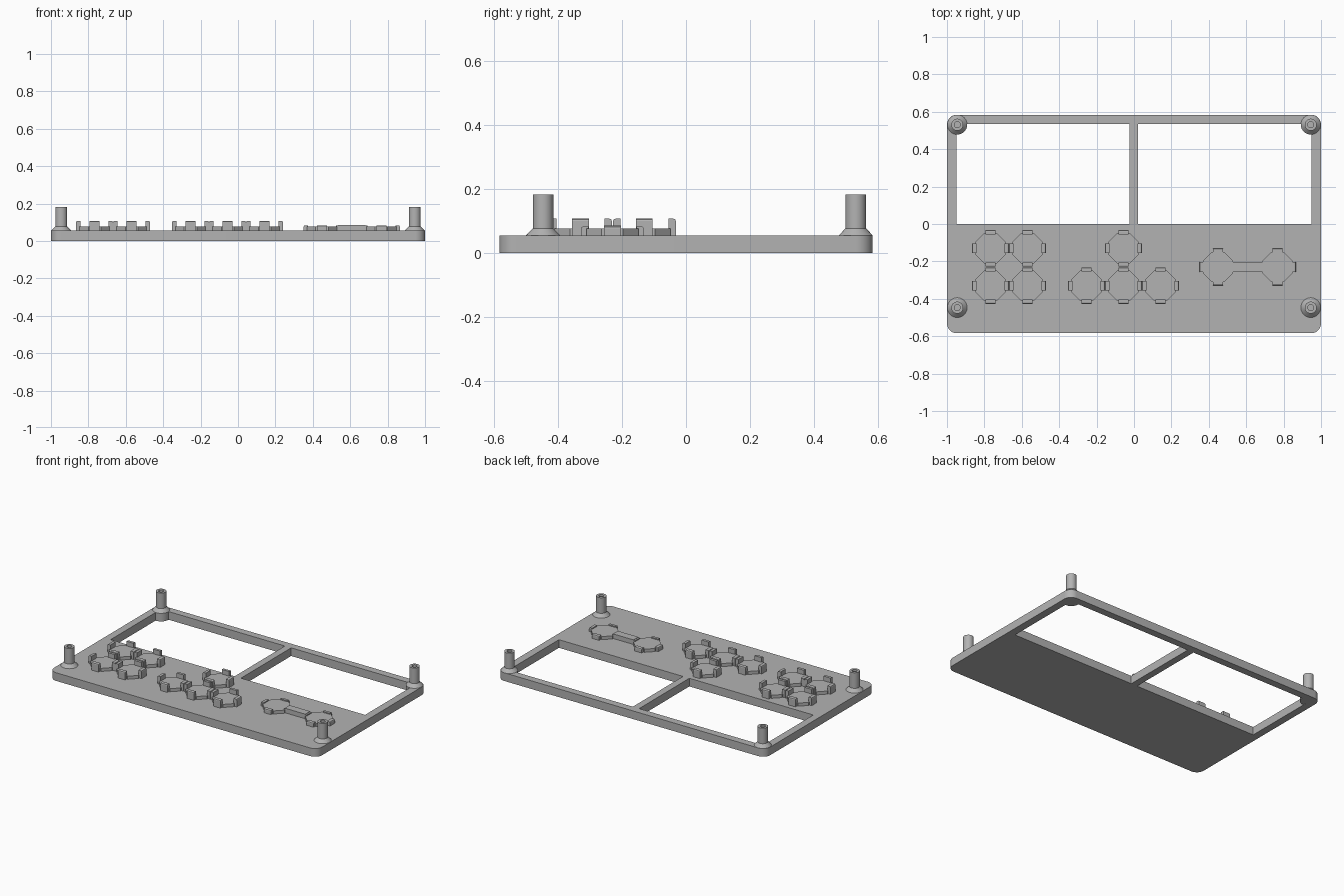
import bpy, bmesh, math
from mathutils import Matrix

cube = bpy.data.objects.get("Cube")
if cube:
    bpy.data.objects.remove(cube, do_unlink=True)

PLATE_TOP = 0.055
PAD_TOP = 0.076

# Single plain grey
grey = bpy.data.materials.new("grey_plastic")
grey.use_nodes = True
grey.diffuse_color = (0.45, 0.45, 0.45, 1)
grey.node_tree.nodes["Principled BSDF"].inputs["Base Color"].default_value = (0.45, 0.45, 0.45, 1)


def add(name, data):
    obj = bpy.data.objects.new(name, data)
    bpy.context.collection.objects.link(obj)
    data.materials.append(grey)
    return obj


def finish(name, bm):
    bmesh.ops.recalc_face_normals(bm, faces=bm.faces)
    mesh = bpy.data.meshes.new(name)
    bm.to_mesh(mesh)
    bm.free()
    return add(name, mesh)


def select_only(obj):
    bpy.ops.object.select_all(action="DESELECT")
    obj.select_set(True)
    bpy.context.view_layer.objects.active = obj


def smooth(obj):
    select_only(obj)
    bpy.ops.object.shade_smooth_by_angle(angle=math.radians(30))


def rect(x0, x1, y0, y1):
    return [(x0, y0), (x1, y0), (x1, y1), (x0, y1)]


def rounded_rect(hx, hy, r, steps=8):
    pts = []
    for q, (sx, sy) in enumerate([(1, 1), (-1, 1), (-1, -1), (1, -1)]):
        for i in range(steps + 1):
            a = (q + i / steps) * math.pi / 2
            pts.append((sx * (hx - r) + r * math.cos(a), sy * (hy - r) + r * math.sin(a)))
    return pts


def box(bm, x0, x1, y0, y1, z0, z1):
    m = (Matrix.Translation(((x0 + x1) / 2, (y0 + y1) / 2, (z0 + z1) / 2))
         @ Matrix.Diagonal((x1 - x0, y1 - y0, z1 - z0, 1)))
    return bmesh.ops.create_cube(bm, size=1, matrix=m)["verts"]


# Face plate with two window openings
curve = bpy.data.curves.new("face_plate", "CURVE")
curve.dimensions = "2D"
curve.fill_mode = "BOTH"
curve.extrude = PLATE_TOP / 2
for outline in (rounded_rect(1, 0.584, 0.053),
                rect(-0.95, -0.025, 0, 0.535),
                rect(0.022, 0.948, 0, 0.535)):
    spline = curve.splines.new("POLY")
    spline.points.add(len(outline) - 1)
    for p, (x, y) in zip(spline.points, outline):
        p.co = (x, y, 0, 1)
    spline.use_cyclic_u = True
plate = add("face_plate", curve)
plate.location.z = PLATE_TOP / 2
select_only(plate)
bpy.ops.object.convert(target="MESH")
plate = bpy.context.view_layer.objects.active
bm = bmesh.new()
bm.from_mesh(plate.data)
bmesh.ops.remove_doubles(bm, verts=bm.verts, dist=0.0001)
bmesh.ops.recalc_face_normals(bm, faces=bm.faces)
bm.to_mesh(plate.data)
bm.free()
smooth(plate)


# Screw posts: foot, sloped collar, shaft and blind hole
def screw_post(name, x, y):
    profile = [(0, 0.0005), (0.053, 0.0005), (0.053, PLATE_TOP), (0.032, 0.077),
               (0.032, 0.182), (0.016, 0.182), (0.016, 0.07), (0, 0.07)]
    bm = bmesh.new()
    verts = [bm.verts.new((r, 0, z)) for r, z in profile]
    edges = [bm.edges.new(pair) for pair in zip(verts, verts[1:])]
    bmesh.ops.spin(bm, geom=verts + edges, axis=(0, 0, 1), cent=(0, 0, 0),
                   angle=math.tau, steps=32)
    bmesh.ops.remove_doubles(bm, verts=bm.verts, dist=0.0001)
    post = finish(name, bm)
    post.location = (x, y, 0)
    smooth(post)


for side, x in (("left", 0.945), ("right", -0.945)):
    for end, y in (("front", -0.447), ("back", 0.531)):
        screw_post(f"{end}_{side}_screw_post", x, y)


# Button guides: octagonal pad with four upright tabs
def button_guide(name, x, y, tab_top):
    bm = bmesh.new()
    base = PLATE_TOP - 0.005
    radius = 0.081 / math.cos(math.pi / 8)
    bmesh.ops.create_cone(bm, cap_ends=True, segments=8, radius1=radius, radius2=radius,
                          depth=PAD_TOP - base,
                          matrix=Matrix.Translation((0, 0, (PAD_TOP + base) / 2))
                          @ Matrix.Rotation(math.pi / 8, 4, "Z"))
    for k in range(4):
        before = set(bm.verts)
        verts = box(bm, 0.075, 0.098, -0.026, 0.026, base, tab_top)
        edge = [e for e in {e for v in verts for e in v.link_edges}
                if all(v.co.x > 0.09 and v.co.z > tab_top - 0.001 for v in e.verts)]
        bmesh.ops.bevel(bm, geom=edge, offset=0.007, segments=2, profile=0.5, affect="EDGES")
        tab = [v for v in bm.verts if v not in before]
        bmesh.ops.rotate(bm, verts=tab, cent=(0, 0, 0),
                         matrix=Matrix.Rotation(k * math.pi / 2, 3, "Z"))
    guide = finish(name, bm)
    guide.location = (x, y, 0)


groups = {
    "square_guide": (0.107, [(-0.767, -0.13), (-0.569, -0.13), (-0.767, -0.33), (-0.569, -0.33)]),
    "arrow_guide": (0.107, [(-0.056, -0.13), (-0.254, -0.33), (-0.056, -0.33), (0.142, -0.33)]),
    "pair_guide": (0.083, [(0.449, -0.23), (0.767, -0.23)]),
}
for name, (tab_top, spots) in groups.items():
    for i, (x, y) in enumerate(spots, 1):
        button_guide(f"{name}_{i}", x, y, tab_top)

# Bar joining the pair of guides
bm = bmesh.new()
box(bm, 0.535, 0.681, -0.256, -0.204, PLATE_TOP - 0.005, 0.086)
finish("joining_bar", bm)
